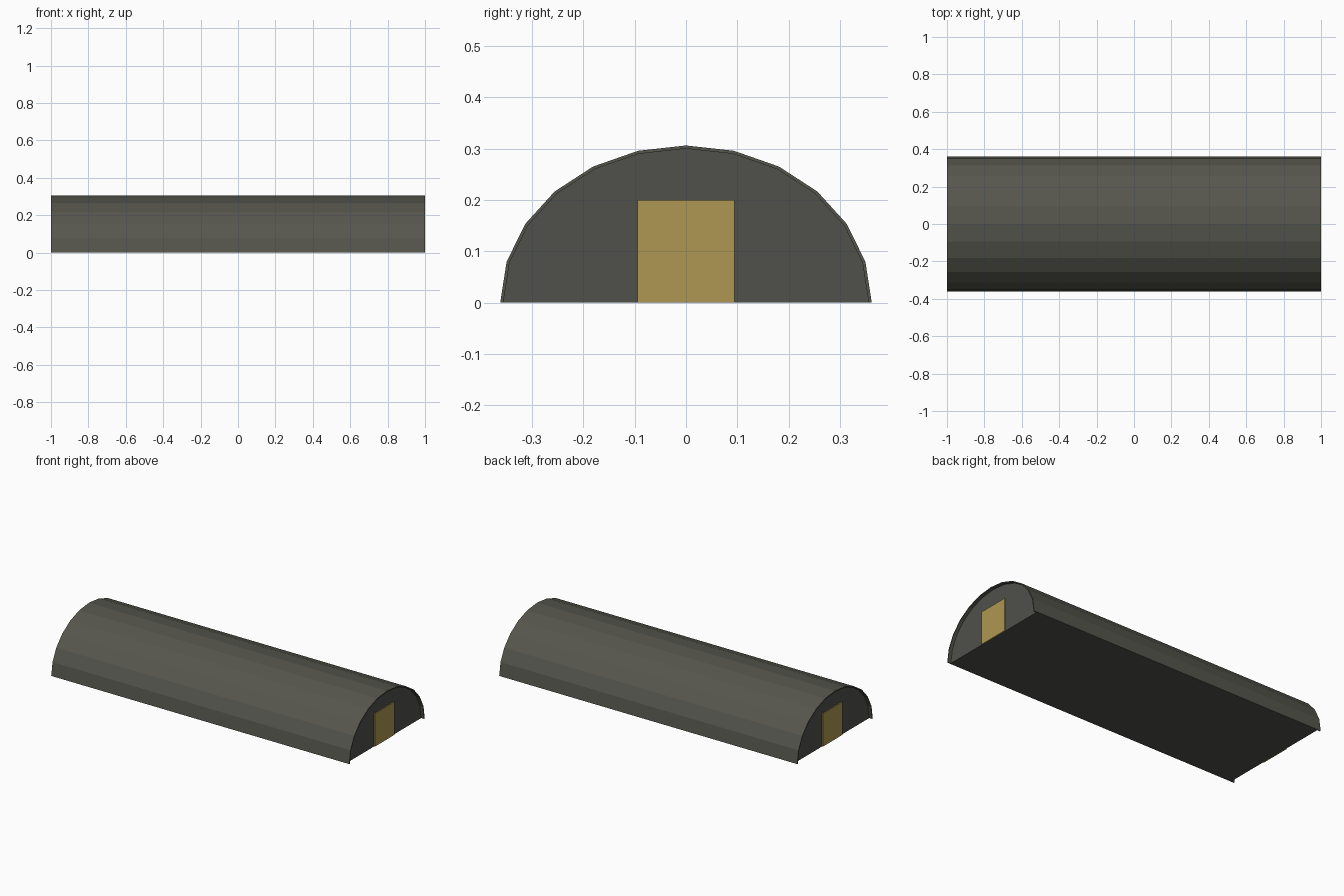
import bpy, bmesh, math

if "Cube" in bpy.data.objects:
    bpy.data.objects.remove(bpy.data.objects["Cube"])

SEG, RY, RZ = 12, 0.362, 0.306      # half of a 24-sided ellipse
WALL, RECESS = 0.006, 0.02


def material(name, rgb):
    m = bpy.data.materials.new(name)
    m.diffuse_color = (*rgb, 1)
    m.use_nodes = True
    m.node_tree.nodes["Principled BSDF"].inputs["Base Color"].default_value = m.diffuse_color
    return m


shell_grey = material("olive grey", (0.093, 0.093, 0.076))
wall_grey = material("end wall grey", (0.08, 0.079, 0.07))
door_tan = material("door tan", (0.42, 0.31, 0.085))


def arch(ry, rz):
    return [(ry * math.cos(math.pi * i / SEG), rz * math.sin(math.pi * i / SEG))
            for i in range(SEG + 1)]


def extrude_profile(name, pts, x0, x1, mat):
    """Extrude a closed (y, z) outline along x."""
    bm = bmesh.new()
    face = bm.faces.new([bm.verts.new((x0, y, z)) for y, z in pts])
    ext = bmesh.ops.extrude_face_region(bm, geom=[face])
    bmesh.ops.translate(bm, vec=(x1 - x0, 0, 0),
                        verts=[v for v in ext["geom"] if isinstance(v, bmesh.types.BMVert)])
    bmesh.ops.recalc_face_normals(bm, faces=bm.faces)
    mesh = bpy.data.meshes.new(name)
    bm.to_mesh(mesh)
    bm.free()
    mesh.materials.append(mat)
    ob = bpy.data.objects.new(name, mesh)
    bpy.context.collection.objects.link(ob)
    return ob


# Curved roof shell with a thin rim at each open end
outer, inner = arch(RY, RZ), arch(RY - WALL, RZ - WALL)
extrude_profile("roof_shell", outer + inner[::-1], -1, 1, shell_grey)

# Solid body: recessed end walls and floor
body = extrude_profile("end_walls_and_floor", inner, -1 + RECESS, 1 - RECESS, wall_grey)

# A door plate on each end wall
door = [(-0.095, 0), (0.095, 0), (0.095, 0.2), (-0.095, 0.2)]
for name, s in (("right_door", 1), ("left_door", -1)):
    extrude_profile(name, door, s * (1 - RECESS - 0.002), s * (1 - RECESS + 0.005), door_tan)
